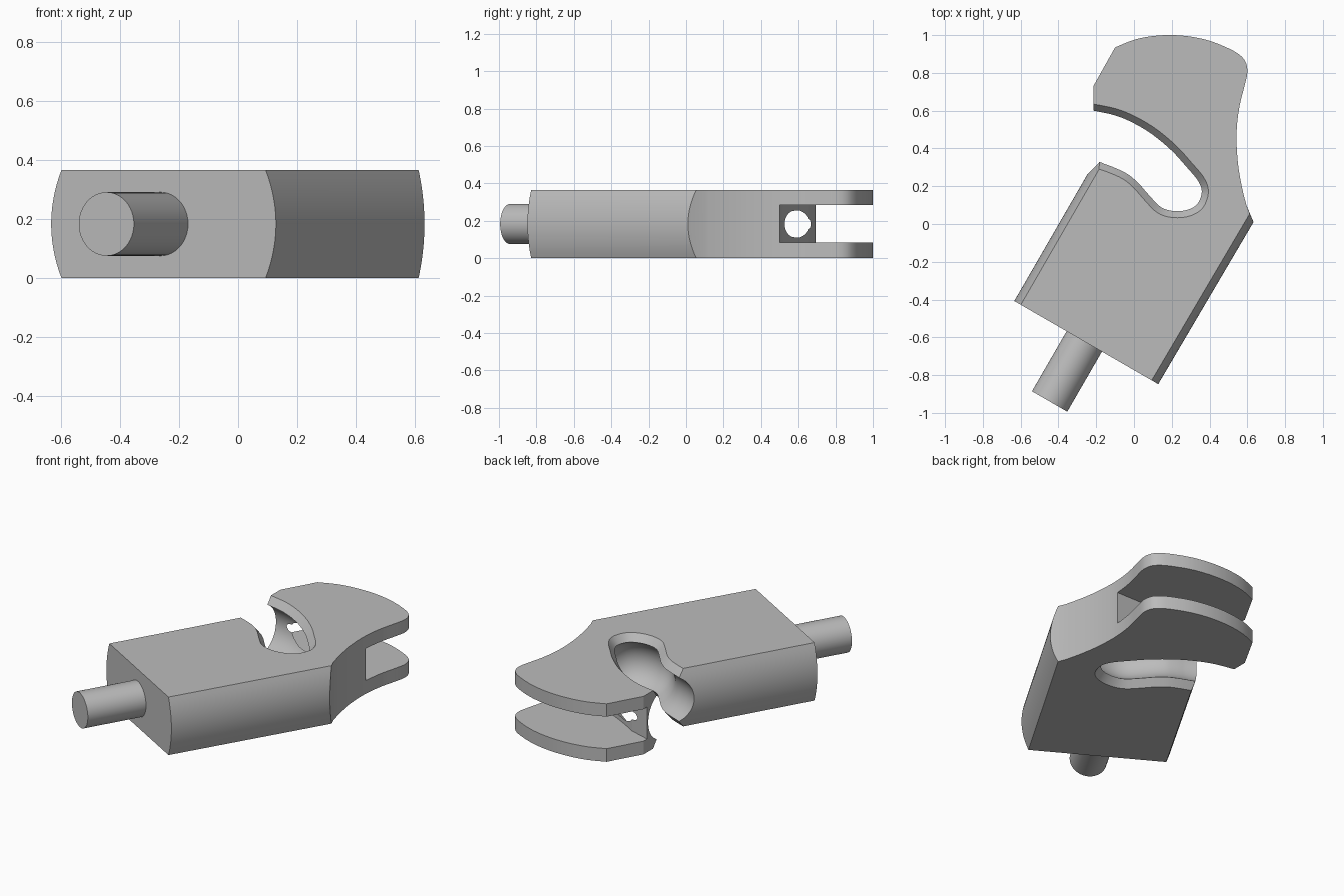
import bpy, bmesh, math
from mathutils import Vector

if "Cube" in bpy.data.objects:
    bpy.data.objects.remove(bpy.data.objects["Cube"])

H = 0.366                      # plate thickness
AXIS = Vector((0.5, 0.866))    # shank direction
SIDE = Vector((0.866, -0.5))   # across the shank
LIP, CHAMFER, CUT, GROOVE = 0.045, 0.035, 0.085, H / 2 - 0.045

metal = bpy.data.materials.new("satin grey metal")
metal.use_nodes = True
metal.diffuse_color = (0.5, 0.5, 0.5, 1)
metal.node_tree.nodes["Principled BSDF"].inputs["Base Color"].default_value = (0.5, 0.5, 0.5, 1)


def make_object(name, bm):
    bmesh.ops.recalc_face_normals(bm, faces=bm.faces)
    mesh = bpy.data.meshes.new(name)
    bm.to_mesh(mesh)
    bm.free()
    obj = bpy.data.objects.new(name, mesh)
    bpy.context.collection.objects.link(obj)
    mesh.materials.append(metal)
    return obj


def loft(name, rings):
    """Skin a stack of closed outlines and cap both ends."""
    bm = bmesh.new()
    rows = [[bm.verts.new(p) for p in ring] for ring in rings]
    n = len(rows[0])
    for a, b in zip(rows, rows[1:]):
        for i in range(n):
            j = (i + 1) % n
            bm.faces.new((a[i], a[j], b[j], b[i]))
    bm.faces.new(rows[0][::-1])
    bm.faces.new(rows[-1])
    return make_object(name, bm)


def smooth_path(points, steps=4):
    """Catmull-Rom curve through the points."""
    p = [Vector(q) for q in points]
    p = [2 * p[0] - p[1]] + p + [2 * p[-1] - p[-2]]
    out = []
    for a, b, c, d in zip(p, p[1:], p[2:], p[3:]):
        for s in range(steps):
            t = s / steps
            out.append(0.5 * (2 * b + (c - a) * t + (2 * a - 5 * b + 4 * c - d) * t ** 2
                              + (3 * b - a - 3 * c + d) * t ** 3))
    return out + [p[-2]]


def finish(obj):
    bpy.ops.object.select_all(action="DESELECT")
    obj.select_set(True)
    bpy.context.view_layer.objects.active = obj
    bpy.ops.object.shade_smooth_by_angle(angle=math.radians(28))


# Throat lip, from hook tip round to the shank nose
throat = smooth_path([(-.215, .6), (-.1, .575), (0, .533), (.1, .472), (.2, .388), (.28, .3),
                      (.335, .235), (.358, .185), (.353, .14), (.33, .1), (.285, .076),
                      (.23, .068), (.175, .075), (.135, .095), (.1, .13), (.06, .175),
                      (.02, .22), (-.035, .265), (-.1, .297), (-.175, .325)])
normals = []
for i in range(len(throat)):
    d = throat[min(i + 1, len(throat) - 1)] - throat[max(i - 1, 0)]
    normals.append(Vector((-d.y, d.x)).normalized())
normals[0] = Vector((0, 1))

# Outer hook edges
crown = smooth_path([(-.1, .935), (0, .975), (.1, .995), (.2, 1), (.3, .992), (.4, .97),
                     (.5, .93), (.56, .895), (.592, .855), (.6, .8), (.585, .73), (.56, .63),
                     (.546, .53), (.543, .43), (.553, .3), (.575, .18), (.595, .1)])


def throat_depth(z):
    """Chamfered lips with a round groove between them."""
    edge = min(z, H - z)
    if edge < LIP:
        return CHAMFER * (1 - edge / LIP)
    r = (GROOVE ** 2 + CUT ** 2) / (2 * CUT)
    return math.sqrt(max(r * r - (z - H / 2) ** 2, 0)) - (r - CUT)


def outline(z):
    bulge = 1 - (2 * z / H - 1) ** 2
    left, right = -.305 - .04 * bulge, .495 + .04 * bulge
    depth = throat_depth(z)
    ring = [p + n * depth for p, n in zip(throat, normals)]
    ring[-1] = AXIS * (.194 - depth) + SIDE * left
    ring += [AXIS * -.67 + SIDE * left, AXIS * -.67 + SIDE * right]
    ring.append(Vector((.613 + .02 * bulge, .055 - .045 * bulge)))
    ring += crown[::-1] + [Vector((-.215, .73))]
    return [(p.x, p.y, z) for p in ring]


levels = [0, LIP / 2]
levels += [LIP + (H - 2 * LIP) * i / 16 for i in range(17)]
levels += [H - LIP / 2, H]
hook = loft("hook_body", [outline(z) for z in levels])

# Slot that forks the hook head and breaks into the throat groove
slot = [(-.3, .725), (-.215, .695), (-.08, .655), (0, .608), (.1, .557), (.2, .512),
        (.26, .5), (.8, .5), (.8, 1.1), (-.3, 1.1)]
cutter = loft("slot_cutter", [[(x, y, z) for x, y in slot] for z in (.083, .285)])
cutter.hide_render = True
mod = hook.modifiers.new("slot", "BOOLEAN")
mod.object = cutter
mod.operation = "DIFFERENCE"
mod.solver = "EXACT"
finish(hook)
bpy.ops.object.modifier_apply(modifier=mod.name)
bpy.data.objects.remove(cutter)
finish(hook)

# Round stem behind the shank
rings = []
for u in (-1.037, -.64):
    c = AXIS * u + SIDE * .083
    ring = []
    for i in range(48):
        a = math.tau * i / 48
        q = c + SIDE * (.108 * math.cos(a))
        ring.append((q.x, q.y, H / 2 + .108 * math.sin(a)))
    rings.append(ring)
finish(loft("stem", rings))
